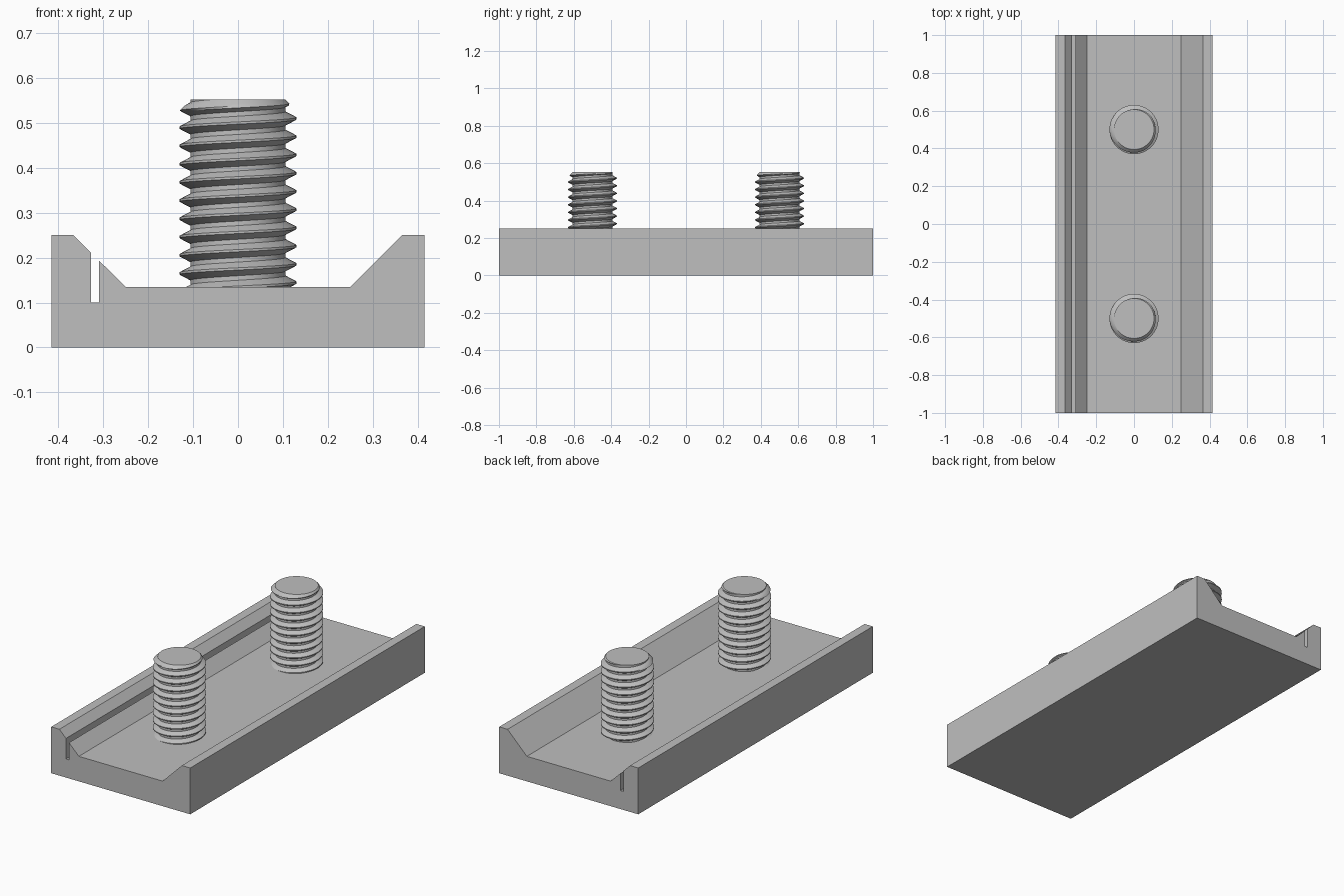
import bpy
import bmesh
from math import sin, cos, pi, radians, floor, ceil

cube = bpy.data.objects.get("Cube")
if cube:
    bpy.data.objects.remove(cube, do_unlink=True)

GREY = (0.52, 0.52, 0.52, 1)
steel = bpy.data.materials.new("light grey metal")
steel.use_nodes = True
steel.diffuse_color = GREY
steel.node_tree.nodes["Principled BSDF"].inputs["Base Color"].default_value = GREY


def add_object(name, bm):
    bmesh.ops.recalc_face_normals(bm, faces=bm.faces[:])
    mesh = bpy.data.meshes.new(name)
    bm.to_mesh(mesh)
    bm.free()
    mesh.materials.append(steel)
    obj = bpy.data.objects.new(name, mesh)
    bpy.context.collection.objects.link(obj)
    return obj


# Channel base: one cross-section with a slot in the right wall, extruded along y
FLOOR = 0.135
section = [(-0.415, 0), (0.415, 0), (0.415, 0.25), (0.365, 0.25), (0.25, FLOOR),
           (-0.25, FLOOR), (-0.309, 0.193), (-0.309, 0.1), (-0.327, 0.1),
           (-0.327, 0.211), (-0.366, 0.25), (-0.415, 0.25)]
bm = bmesh.new()
end = bm.faces.new([bm.verts.new((x, -1, z)) for x, z in section])
ext = bmesh.ops.extrude_face_region(bm, geom=[end])
moved = [v for v in ext["geom"] if isinstance(v, bmesh.types.BMVert)]
bmesh.ops.translate(bm, vec=(0, 2, 0), verts=moved)
add_object("channel_base", bm)

# Threaded studs: helical ridge clamped between a buried foot and a chamfered top
TOP, FOOT = 0.552, 0.12
MAJOR, MINOR, PITCH = 0.13, 0.106, 0.0406
CREST_Z = 0.51          # height of one crest on the +x side
SEGMENTS = 64
# position along one pitch, and ridge height from root to crest
ridge = [(-0.0625, 1), (0.0625, 1), (0.17, 0.67), (0.27, 0.33),
         (0.375, 0), (0.625, 0), (0.73, 0.33), (0.83, 0.67)]


def thread_point(angle, z, height):
    z = max(FOOT, min(TOP, z))
    r = MINOR + (MAJOR - MINOR) * height
    r = min(r, MINOR + (TOP - z))
    if z == FOOT:
        r = MINOR
    return (r * cos(angle), r * sin(angle), z)


def threaded_stud(name, y):
    bm = bmesh.new()
    first = floor((FOOT - CREST_Z) / PITCH) - 2
    last = ceil((TOP - CREST_Z) / PITCH) + 1
    columns = []
    for i in range(SEGMENTS + 1):
        turn = i / SEGMENTS
        columns.append([
            bm.verts.new(thread_point(2 * pi * turn, CREST_Z + PITCH * (k + p + turn), h))
            for k in range(first, last + 1) for p, h in ridge])
    for a, b in zip(columns, columns[1:]):
        for j in range(len(a) - 1):
            bm.faces.new((a[j], b[j], b[j + 1], a[j + 1]))
    bmesh.ops.remove_doubles(bm, verts=bm.verts[:], dist=0.0003)
    # flat caps
    rims = [e for e in bm.edges if e.is_boundary]
    bmesh.ops.holes_fill(bm, edges=rims, sides=0)
    stud = add_object(name, bm)
    stud.location.y = y
    bpy.ops.object.select_all(action="DESELECT")
    stud.select_set(True)
    bpy.context.view_layer.objects.active = stud
    bpy.ops.object.shade_smooth_by_angle(angle=radians(25))


for label, y in (("front", -0.5), ("back", 0.5)):
    threaded_stud(label + "_threaded_stud", y)
